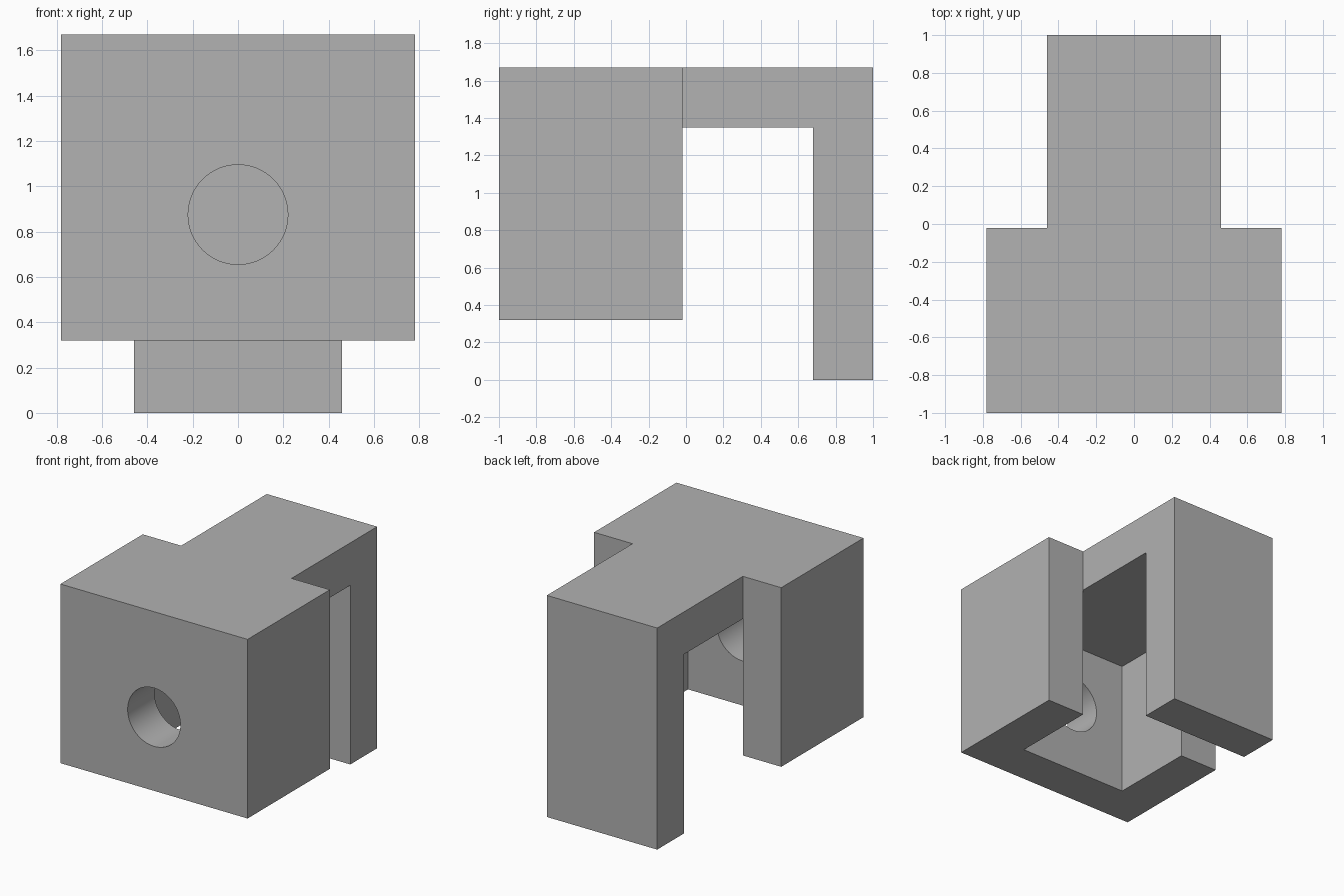
import bpy, bmesh, math
from itertools import product

if "Cube" in bpy.data.objects:
    bpy.data.objects.remove(bpy.data.objects["Cube"], do_unlink=True)

GREY = (0.445, 0.445, 0.445, 1)
mat = bpy.data.materials.new("plain grey")
mat.use_nodes = True
mat.diffuse_color = GREY
mat.node_tree.nodes["Principled BSDF"].inputs["Base Color"].default_value = GREY

# Planes where the walls of the bracket start and end
XS = [-0.78, -0.46, 0.46, 0.78]
YS = [-1, -0.68, -0.02, 0.68, 1]
ZS = [0, 0.32, 1.35, 1.67]


def is_solid(i, j, k):
    """True for the cells of the bracket that hold material."""
    middle = i == 1
    if not (0 <= i < 3 and 0 <= j < 4 and 0 <= k < 3):
        return False
    if j == 3:
        return middle                    # rear leg, full height
    if k == 2:
        return middle or j < 2           # top plate
    return k == 1 and (j == 0 or (j == 1 and not middle))  # front and side walls


# Bracket: skin the solid cells, then merge coplanar faces
bm = bmesh.new()
for cell in product(range(3), range(4), range(3)):
    if not is_solid(*cell):
        continue
    for axis, side in product(range(3), (0, 1)):
        near = list(cell)
        near[axis] += 2 * side - 1
        if is_solid(*near):
            continue
        u, v = (axis + 1) % 3, (axis + 2) % 3
        ring = []
        for du, dv in ((0, 0), (1, 0), (1, 1), (0, 1)):
            c = list(cell)
            c[axis] += side
            c[u] += du
            c[v] += dv
            ring.append(bm.verts.new((XS[c[0]], YS[c[1]], ZS[c[2]])))
        bm.faces.new(ring if side else ring[::-1])
bmesh.ops.remove_doubles(bm, verts=bm.verts, dist=0.001)
bmesh.ops.dissolve_limit(bm, angle_limit=0.01, verts=bm.verts, edges=bm.edges)
bmesh.ops.recalc_face_normals(bm, faces=bm.faces)
mesh = bpy.data.meshes.new("bracket")
bm.to_mesh(mesh)
bm.free()
mesh.materials.append(mat)
bracket = bpy.data.objects.new("bracket", mesh)
bpy.context.collection.objects.link(bracket)

# Round hole through the front wall
bpy.ops.mesh.primitive_cylinder_add(vertices=64, radius=0.22, depth=0.6,
                                    location=(0, -0.84, 0.875),
                                    rotation=(math.pi / 2, 0, 0))
cutter = bpy.context.object
cutter.name = "hole_cutter"
cutter.hide_render = True
cutter.data.materials.append(mat)
hole = bracket.modifiers.new("hole", "BOOLEAN")
hole.operation = "DIFFERENCE"
hole.solver = "EXACT"
hole.object = cutter

bpy.ops.object.select_all(action="DESELECT")
bracket.select_set(True)
bpy.context.view_layer.objects.active = bracket
bpy.ops.object.modifier_apply(modifier=hole.name)
bpy.data.objects.remove(cutter, do_unlink=True)
bpy.ops.object.shade_smooth_by_angle(angle=math.radians(30))
